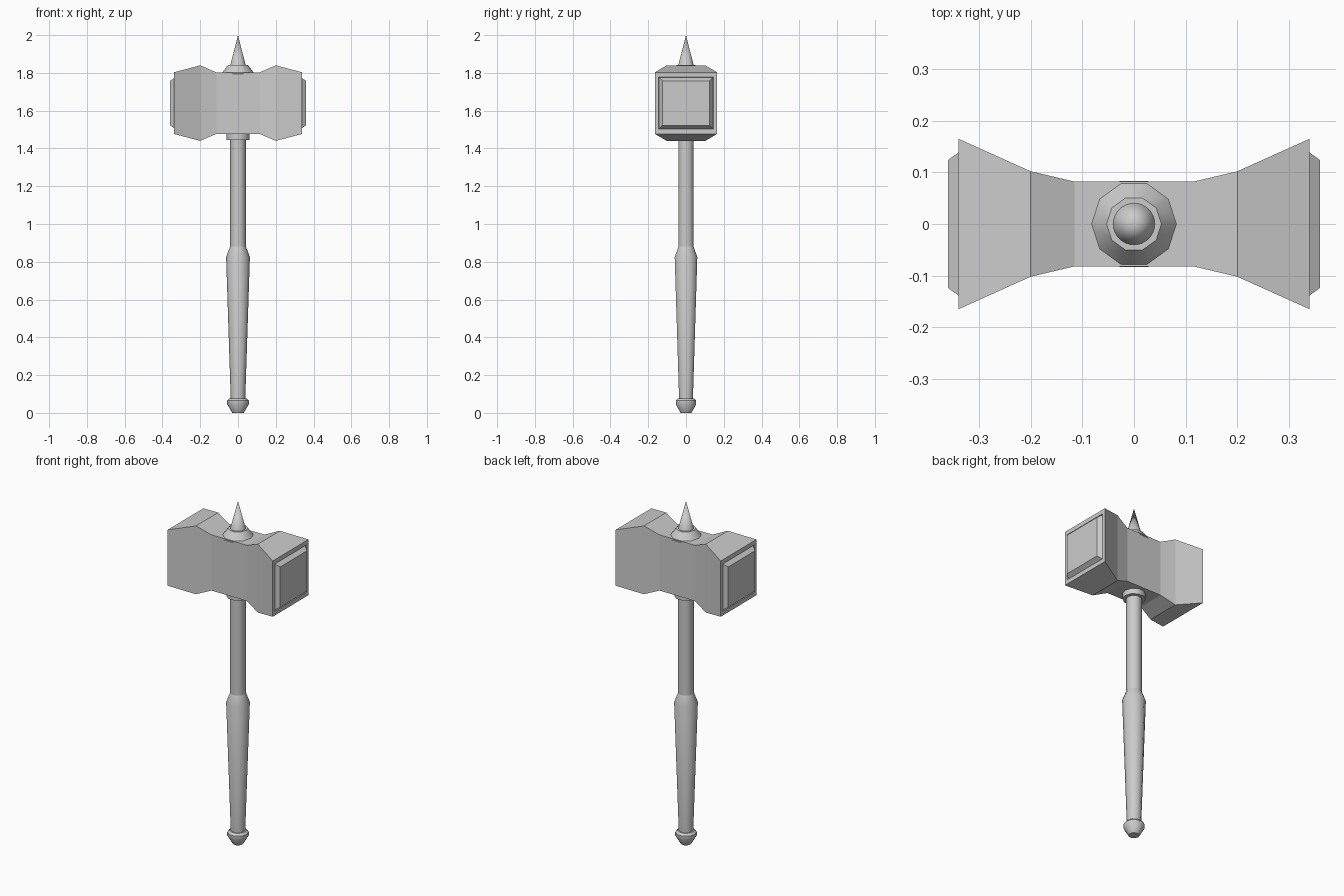
import bpy, bmesh, math

cube = bpy.data.objects.get("Cube")
if cube:
    bpy.data.objects.remove(cube, do_unlink=True)

steel = bpy.data.materials.new("light_grey_steel")
steel.use_nodes = True
GREY = (0.6, 0.6, 0.6, 1)
steel.diffuse_color = GREY
steel.node_tree.nodes["Principled BSDF"].inputs["Base Color"].default_value = GREY


def finish(name, bm, angle=None):
    bmesh.ops.recalc_face_normals(bm, faces=bm.faces)
    mesh = bpy.data.meshes.new(name)
    bm.to_mesh(mesh)
    bm.free()
    mesh.materials.append(steel)
    obj = bpy.data.objects.new(name, mesh)
    bpy.context.collection.objects.link(obj)
    if angle:
        bpy.ops.object.select_all(action="DESELECT")
        obj.select_set(True)
        bpy.context.view_layer.objects.active = obj
        bpy.ops.object.shade_smooth_by_angle(angle=math.radians(angle))
    return obj


def loft(bm, rings):
    """Bridge vertex rings with quads and cap both ends."""
    for a, b in zip(rings, rings[1:]):
        n = len(a)
        for i in range(n):
            j = (i + 1) % n
            bm.faces.new((a[i], a[j], b[j], b[i]))
    bm.faces.new(rings[0][::-1])
    bm.faces.new(rings[-1])


def lathe(name, profile, sides=10):
    """Turn (radius, height) points around the z axis."""
    bm = bmesh.new()
    rings = []
    for r, z in profile:
        rings.append([bm.verts.new((r * math.cos(math.tau * i / sides),
                                    r * math.sin(math.tau * i / sides), z))
                      for i in range(sides)])
    loft(bm, rings)
    return finish(name, bm, 40)


# Handle parts, bottom to top
lathe("pommel", [(0.03, 0), (0.057, 0.045), (0.057, 0.065), (0.045, 0.077)])
lathe("grip", [(0.038, 0.06), (0.063, 0.825), (0.042, 0.88)])
lathe("shaft", [(0.042, 0.86), (0.042, 1.5)])
lathe("lower_collar", [(0.062, 1.445), (0.062, 1.5)])

# Flared head with a grooved, raised striking panel on each end:
# each section is (x, half depth, half height)
half = [(0.115, 0.082, 0.163), (0.2, 0.102, 0.2), (0.34, 0.165, 0.163),
        (0.34, 0.146, 0.138), (0.333, 0.143, 0.136), (0.36, 0.124, 0.118)]
sections = [(-x, y, h) for x, y, h in reversed(half)] + half
bm = bmesh.new()
rings = [[bm.verts.new((x, sy * y, 1.64 + sz * h))
          for sy, sz in ((-1, -1), (1, -1), (1, 1), (-1, 1))]
         for x, y, h in sections]
loft(bm, rings)
finish("hammer_head", bm)

# Top fitting
lathe("upper_collar", [(0.088, 1.795), (0.053, 1.842)])
bm = bmesh.new()
bmesh.ops.create_cone(bm, cap_ends=True, segments=32, radius1=0.042, radius2=0, depth=0.165)
bmesh.ops.translate(bm, verts=bm.verts, vec=(0, 0, 2 - 0.165 / 2))
finish("spike", bm, 40)
